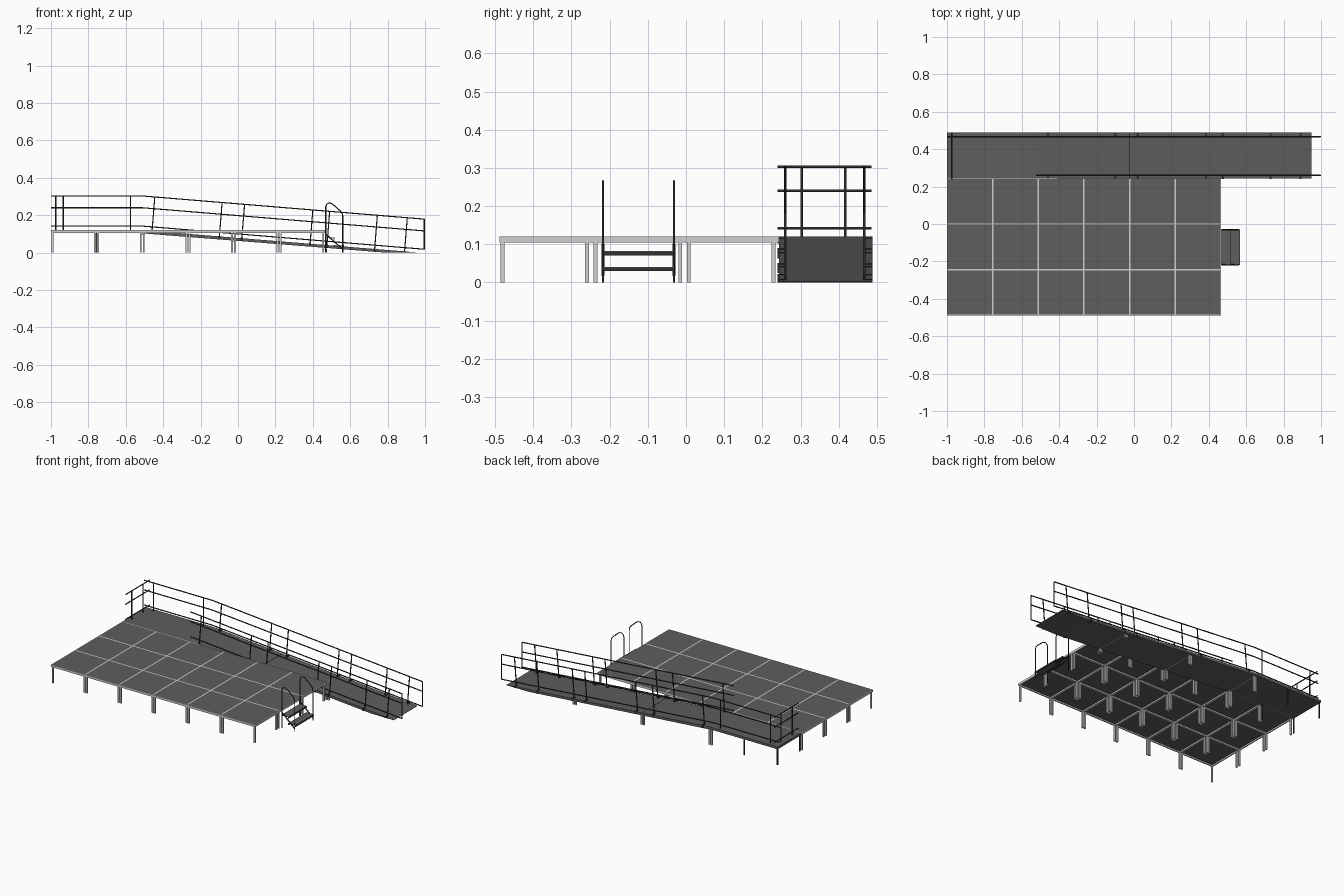
import bpy, bmesh
from mathutils import Matrix, Vector

if "Cube" in bpy.data.objects:
    bpy.data.objects.remove(bpy.data.objects["Cube"])


def material(name, value):
    m = bpy.data.materials.new(name)
    m.use_nodes = True
    color = (value, value, value, 1)
    m.diffuse_color = color
    m.node_tree.nodes["Principled BSDF"].inputs["Base Color"].default_value = color
    return m


DECK = material("dark grey decking", 0.112)
METAL = material("light aluminium", 0.63)
BLACK = material("black steel", 0.03)


def link(name, mesh, mat):
    mesh.materials.clear()
    mesh.materials.append(mat)
    obj = bpy.data.objects.new(name, mesh)
    bpy.context.scene.collection.objects.link(obj)
    return obj


def boxes(name, mat, spans):
    """One object from boxes, each given as (x0, x1, y0, y1, z0, z1)."""
    bm = bmesh.new()
    for x0, x1, y0, y1, z0, z1 in spans:
        centre = Vector((x0 + x1, y0 + y1, z0 + z1)) / 2
        size = Matrix.Diagonal((x1 - x0, y1 - y0, z1 - z0, 1))
        bmesh.ops.create_cube(bm, size=1, matrix=Matrix.Translation(centre) @ size)
    mesh = bpy.data.meshes.new(name)
    bm.to_mesh(mesh)
    bm.free()
    return link(name, mesh, mat)


def tubes(name, paths, radius=0.0034):
    """One object of round bars that follow the given paths."""
    curve = bpy.data.curves.new(name, "CURVE")
    curve.dimensions = "3D"
    curve.bevel_depth = radius
    curve.bevel_resolution = 1
    curve.use_fill_caps = True
    for path in paths:
        spline = curve.splines.new("POLY")
        spline.points.add(len(path) - 1)
        for point, co in zip(spline.points, path):
            point.co = (*co, 1)
    temp = bpy.data.objects.new(name + "_path", curve)
    mesh = bpy.data.meshes.new_from_object(temp)
    bpy.data.objects.remove(temp)
    mesh.shade_smooth()
    return link(name, mesh, BLACK)


# Main sizes
TILE, TOP, UNDER = 0.244, 0.12, 0.105
LEFT, FRONT, BACK = -1.0, -0.488, 0.488
RIM, FLANGE, LEG = 0.004, 0.007, 0.01
LANDING_END, RAMP_END = LEFT + 2 * TILE, 0.948
RAMP_Y = BACK - TILE
SLOPE = TOP / (RAMP_END - LANDING_END)


def surface(x):
    return TOP - SLOPE * max(0, x - LANDING_END)


# Stage deck: panels, rims with wider lower flanges, and legs for each tile
panels, rims, legs = [], [], []
for col in range(6):
    for row in range(3):
        x0, y0 = LEFT + col * TILE, FRONT + row * TILE
        x1, y1 = x0 + TILE, y0 + TILE
        panels.append((x0 + RIM, x1 - RIM, y0 + RIM, y1 - RIM, TOP - 0.006, TOP))
        for width, z0, z1 in ((RIM, TOP - 0.006, TOP), (FLANGE, UNDER, TOP - 0.006)):
            for a in (x0, x1 - width):
                rims.append((a, a + width, y0, y1, z0, z1))
            for b in (y0, y1 - width):
                rims.append((x0 + width, x1 - width, b, b + width, z0, z1))
        for a in (x0 + 0.003, x1 - 0.003 - LEG):
            for b in (y0 + 0.002, y1 - 0.02):
                legs.append((a, a + LEG, b, b + LEG, 0, UNDER))
boxes("deck_panels", DECK, panels)
boxes("deck_rims", METAL, rims)
boxes("deck_legs", METAL, legs)

# Landing with thin dark legs
boxes("landing", DECK, [(LEFT, LANDING_END, RAMP_Y, BACK, UNDER, TOP)])
boxes("landing_legs", BLACK, [
    (x, x + 0.007, y, y + 0.007, 0, UNDER)
    for x in (LEFT + 0.003, LEFT + TILE - 0.003)
    for y in (RAMP_Y + 0.004, BACK - 0.011)])

# Ramp supports: paired legs and a cross bar at each joint
supports, bars = [], []
for joint in (LANDING_END, LANDING_END + 2 * TILE, LANDING_END + 4 * TILE):
    low = surface(joint + 0.015) - 0.018
    bars.append((joint - 0.004, joint + 0.004, RAMP_Y + 0.004, BACK - 0.004, low - 0.003, low))
    for x in (joint - 0.003 - LEG, joint + 0.003):
        for y in (RAMP_Y + 0.006, BACK - 0.016):
            supports.append((x, x + LEG, y, y + LEG, 0, low))
boxes("ramp_support_legs", METAL, supports)
boxes("ramp_cross_bars", METAL, bars)

# Sloping ramp: a side profile stretched across its width
bm = bmesh.new()
profile = [(LANDING_END, TOP), (RAMP_END, 0.002), (RAMP_END, 0),
           (RAMP_END - 0.16, 0), (LANDING_END, TOP - 0.017)]
face = bm.faces.new([bm.verts.new((x, RAMP_Y, z)) for x, z in profile])
new = bmesh.ops.extrude_face_region(bm, geom=[face])["geom"]
bmesh.ops.translate(bm, vec=(0, TILE, 0),
                    verts=[v for v in new if isinstance(v, bmesh.types.BMVert)])
bmesh.ops.recalc_face_normals(bm, faces=bm.faces)
ramp_mesh = bpy.data.meshes.new("ramp")
bm.to_mesh(ramp_mesh)
bm.free()
link("ramp", ramp_mesh, DECK)

# Joint strip between ramp sections
strip = LANDING_END + 2 * TILE
boxes("ramp_joint", BLACK, [(strip - 0.003, strip + 0.003, RAMP_Y, BACK,
                             surface(strip) - 0.004, surface(strip) + 0.001)])

# Guard rails along the ramp and landing
HEIGHTS = (0.183, 0.12, 0.022)
RAIL_END = 0.9965
RAMP_POSTS = (-0.46, -0.10, 0.02, 0.385, 0.475, 0.73, 0.89)


def rail_z(x, h):
    return TOP + h - SLOPE * max(0, x - LANDING_END)


def guard_rail(name, y, start, landing_posts):
    paths = [[(start, y, TOP + h), (LANDING_END, y, TOP + h),
              (RAIL_END, y, rail_z(RAIL_END, h))] for h in HEIGHTS]
    # Closed end
    paths.append([(RAIL_END, y, rail_z(RAIL_END, h)) for h in (HEIGHTS[0], HEIGHTS[2])])
    # Upright posts, then posts square to the slope
    for x in landing_posts:
        paths.append([(x, y, UNDER), (x, y, TOP + HEIGHTS[0])])
    for x in RAMP_POSTS:
        lean = x + SLOPE * HEIGHTS[0]
        paths.append([(x, y, surface(x) - 0.005), (lean, y, rail_z(lean, HEIGHTS[0]))])
    tubes(name, paths)


guard_rail("back_guard_rail", 0.467, LEFT + 0.001, (-0.935, -0.575))
guard_rail("front_guard_rail", 0.26, LANDING_END - 0.012, ())
end_x = -0.975
tubes("end_guard_rail",
      [[(end_x, RAMP_Y - 0.004, TOP + h), (end_x, BACK - 0.002, TOP + h)] for h in HEIGHTS]
      + [[(end_x, y, UNDER), (end_x, y, TOP + HEIGHTS[0])] for y in (0.303, 0.417)])

# Post clamps at the ramp edges
boxes("post_clamps", BLACK, [
    (x - 0.006, x + 0.006, y0, y1, max(0, surface(x) - 0.014), surface(x) + 0.004)
    for x in RAMP_POSTS for y0, y1 in ((RAMP_Y - 0.004, 0.262), (0.465, BACK + 0.001))])

# Steps with treads, sloping stringers and looped handrails
STEP_LEFT, STEP_RIGHT = -0.03, -0.218
DECK_END = LEFT + 6 * TILE
treads = [(DECK_END, 0.515, 0.082), (0.513, 0.566, 0.041)]
boxes("step_treads", DECK, [(a, b, STEP_RIGHT, STEP_LEFT, z - 0.003, z)
                            for a, b, z in treads])
boxes("step_edges", BLACK, [(x - 0.004, x, STEP_RIGHT, STEP_LEFT, z - 0.011, z - 0.0005)
                            for a, b, z in treads for x in (a + 0.004, b)])
loops, stringers = [], []
for y in (STEP_LEFT - 0.002, STEP_RIGHT):
    outline = [(0.469, 0), (0.469, 0.245), (0.474, 0.258), (0.484, 0.265), (0.497, 0.264),
               (0.51, 0.256), (0.548, 0.222), (0.557, 0.21), (0.56, 0.196), (0.56, 0)]
    loops.append([(x, y, z) for x, z in outline])
    stringers.append([(0.469, y, 0.1), (0.56, y, 0.018)])
tubes("step_handrails", loops, 0.003)
tubes("step_stringers", stringers, 0.004)
